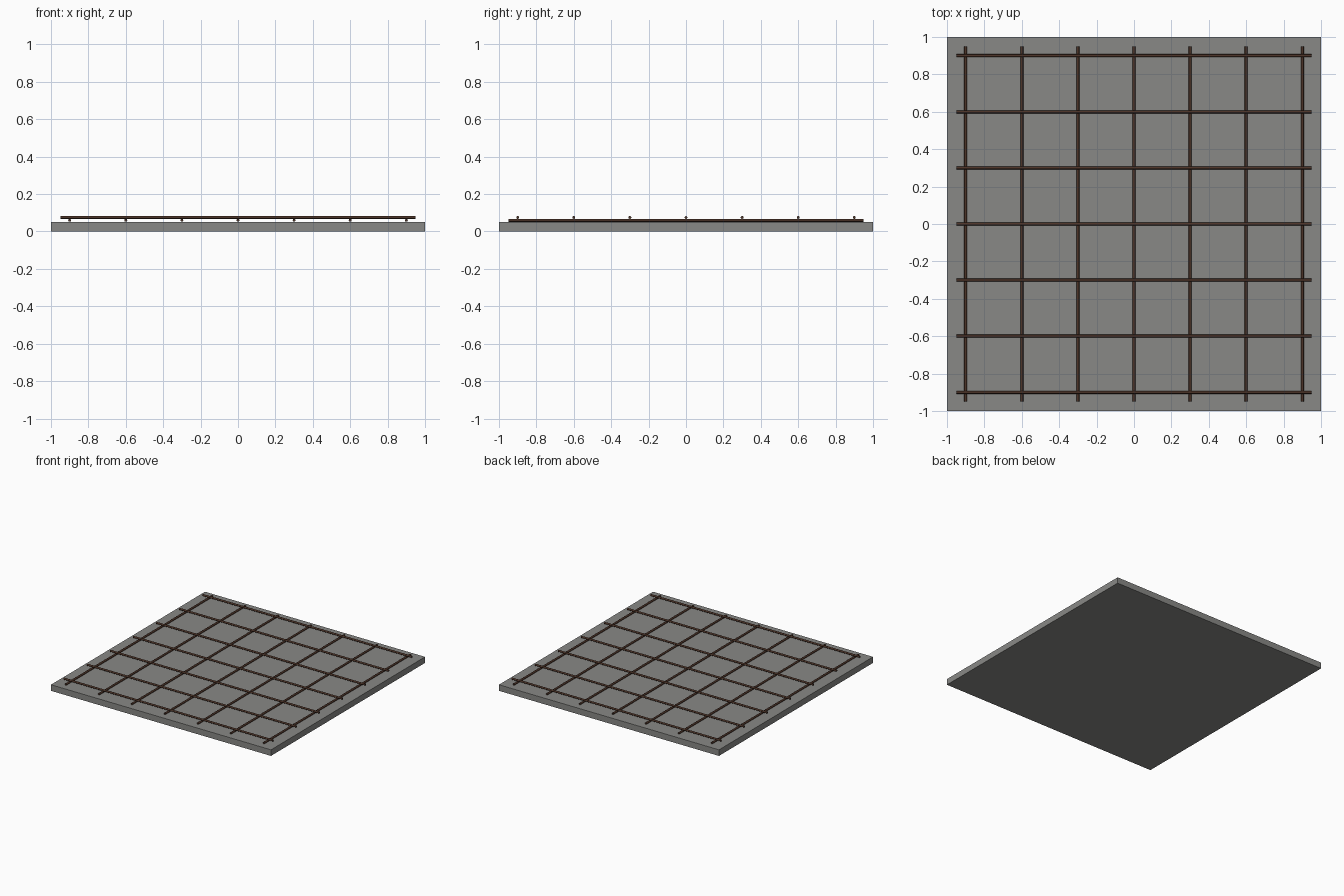
import bpy, math

if "Cube" in bpy.data.objects:
    bpy.data.objects.remove(bpy.data.objects["Cube"])

def material(name, rgb):
    m = bpy.data.materials.new(name)
    m.diffuse_color = (*rgb, 1)
    m.use_nodes = True
    m.node_tree.nodes["Principled BSDF"].inputs["Base Color"].default_value = m.diffuse_color
    return m

concrete = material("concrete grey", (0.25, 0.25, 0.24))
rust = material("dark rusty steel", (0.075, 0.035, 0.022))

# Concrete slab
bpy.ops.mesh.primitive_cube_add(size=1, location=(0, 0, 0.025))
slab = bpy.context.object
slab.name = "concrete_slab"
slab.scale = (2, 2, 0.05)
bpy.ops.object.transform_apply(location=False, rotation=False, scale=True)
slab.data.materials.append(concrete)

# Reinforcing bars
def bar(name, location, rotation):
    bpy.ops.mesh.primitive_cylinder_add(vertices=8, radius=0.008, depth=1.9,
                                        location=location, rotation=rotation)
    o = bpy.context.object
    o.name = name
    o.data.materials.append(rust)
    bpy.ops.object.shade_smooth_by_angle(angle=math.radians(50))

for i in range(7):
    p = -0.9 + 0.3 * i
    # lower layer runs front to back, upper layer runs left to right
    bar(f"lower_bar_{i + 1}", (p, 0, 0.06), (math.pi / 2, 0, 0))
    bar(f"upper_bar_{i + 1}", (0, p, 0.075), (0, math.pi / 2, 0))
